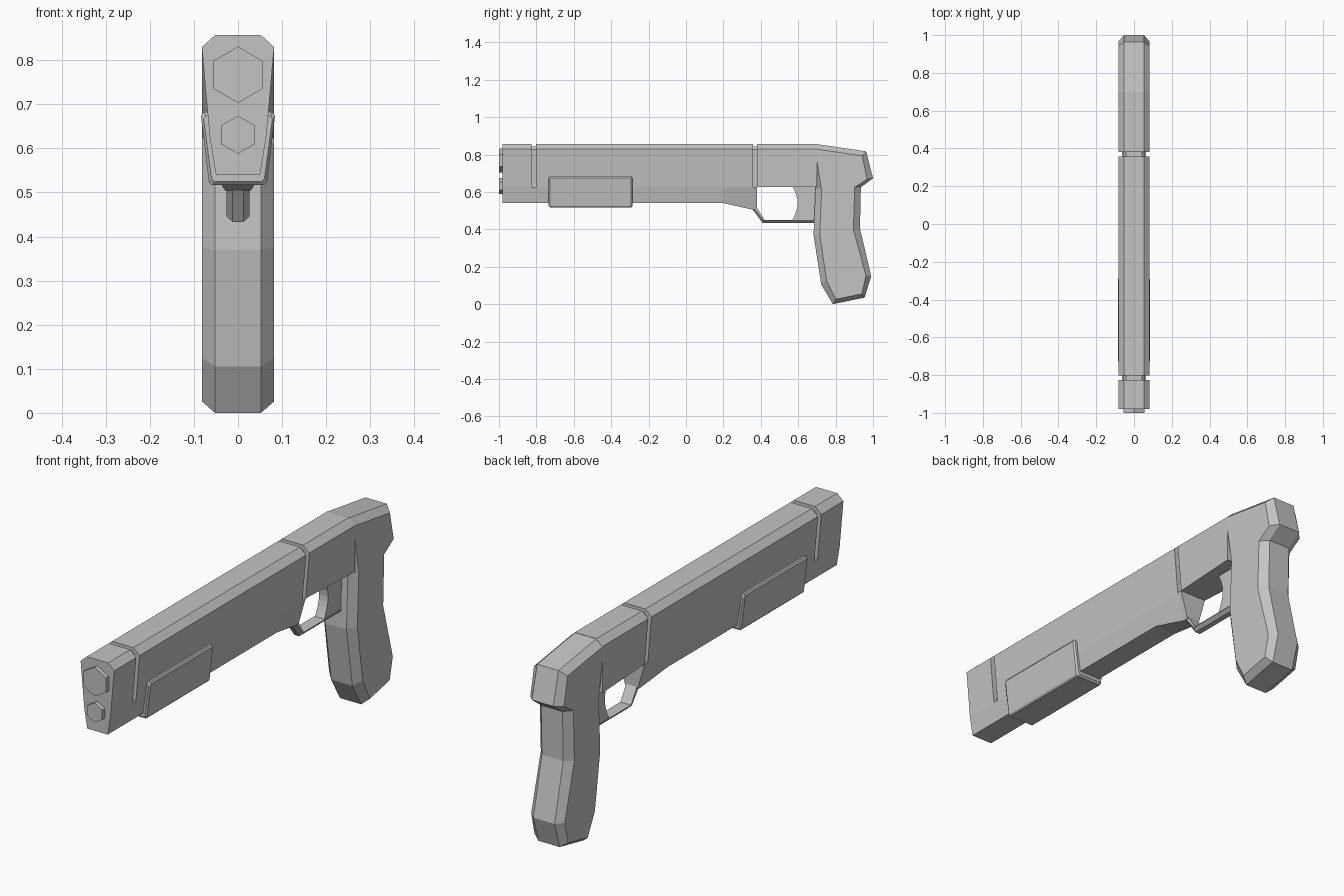
import bpy, bmesh, math

cube = bpy.data.objects.get("Cube")
if cube:
    bpy.data.objects.remove(cube, do_unlink=True)

grey = bpy.data.materials.new("matte_grey")
grey.use_nodes = True
colour = (0.55, 0.55, 0.55, 1)
grey.diffuse_color = colour
grey.node_tree.nodes["Principled BSDF"].inputs["Base Color"].default_value = colour


def loft(name, rings):
    """Skin a list of equal-length rings of 3D points and cap both ends."""
    bm = bmesh.new()
    loops = [[bm.verts.new(p) for p in ring] for ring in rings]
    n = len(loops[0])
    for a, b in zip(loops, loops[1:]):
        for i in range(n):
            j = (i + 1) % n
            bm.faces.new((a[i], a[j], b[j], b[i]))
    bm.faces.new(loops[0][::-1])
    bm.faces.new(loops[-1])
    bmesh.ops.remove_doubles(bm, verts=bm.verts, dist=0.0005)
    bmesh.ops.recalc_face_normals(bm, faces=bm.faces)
    mesh = bpy.data.meshes.new(name)
    bm.to_mesh(mesh)
    bm.free()
    mesh.materials.append(grey)
    obj = bpy.data.objects.new(name, mesh)
    bpy.context.collection.objects.link(obj)
    return obj


def section(y, half):
    """Symmetric cross-section from (half width, z) points."""
    return [(w, y, z) for w, z in half] + [(-w, y, z) for w, z in half[::-1]]


def slab(name, outer, inner, core, side):
    """Side-view outline with chamfered edges."""
    steps = ((-side, inner), (-core, outer), (core, outer), (side, inner))
    return loft(name, [[(x, y, z) for y, z in line] for x, line in steps])


# Receiver: tapered body with two recessed grooves and a narrowing underside
TOP, WAIST, LOW = (0.052, 0.857), (0.064, 0.625), (0.05, 0.54)


def full(y, low=LOW, waist=WAIST):
    return section(y, [TOP, (0.082, 0.83), waist, waist, low])


def groove(y, low=LOW):
    return section(y, [(0.042, 0.843), (0.058, 0.828), (0.045, 0.625), WAIST, low])


NARROW = (0.03, 0.505)
loft("receiver", [
    full(-0.98), full(-0.826), groove(-0.826), groove(-0.803), full(-0.803),
    full(0.2), full(0.358, NARROW), groove(0.358, NARROW), groove(0.38, NARROW),
    groove(0.38, WAIST), full(0.38, WAIST),
    full(0.70, (0.082, 0.625), (0.082, 0.625))])

# Grip and rear of the frame
slab("grip",
     [(0.69, 0.857), (0.963, 0.817), (1.0, 0.673), (0.935, 0.625), (0.93, 0.405),
      (0.99, 0.15), (0.955, 0.035), (0.785, 0.0), (0.723, 0.105), (0.682, 0.37),
      (0.692, 0.62)],
     [(0.69, 0.83), (0.942, 0.793), (0.968, 0.668), (0.902, 0.625), (0.895, 0.40),
      (0.962, 0.152), (0.94, 0.055), (0.802, 0.026), (0.752, 0.125), (0.715, 0.375),
      (0.725, 0.61)], 0.052, 0.082)

# Sliding fore-end wrapped around the lower body
WRAP = [(0.066, 0.683), (0.079, 0.683), (0.084, 0.674), (0.066, 0.524), (0.06, 0.517)]
ENDS = [(w - 0.006, z + (0.008 if z < 0.6 else -0.008)) for w, z in WRAP]
loft("fore_end", [section(-0.735, ENDS), section(-0.727, WRAP),
                  section(-0.293, WRAP), section(-0.285, ENDS)])

# Trigger guard strip
slab("trigger_guard",
     [(0.355, 0.508), (0.41, 0.433), (0.70, 0.433), (0.70, 0.45), (0.42, 0.45),
      (0.38, 0.515)],
     [(0.362, 0.513), (0.415, 0.446), (0.70, 0.446), (0.70, 0.45), (0.42, 0.45),
      (0.38, 0.515)], 0.012, 0.026)

# Trigger with a concave front
curve = [(0.567 + 0.03 * math.sin(math.pi * i / 8), 0.445 + 0.19 * i / 8)
         for i in range(9)]
outline = curve + [(0.73, 0.635), (0.73, 0.445)]
loft("trigger", [[(x, y, z) for y, z in outline] for x in (-0.022, 0.022)])

# Six-sided muzzle and magazine caps
for name, z, radius in (("barrel_tip", 0.767, 0.064), ("magazine_cap", 0.631, 0.043)):
    loft(name, [[(radius * math.sin(math.tau * i / 6), y,
                  z + radius * math.cos(math.tau * i / 6)) for i in range(6)]
                for y in (-1.0, -0.97)])
